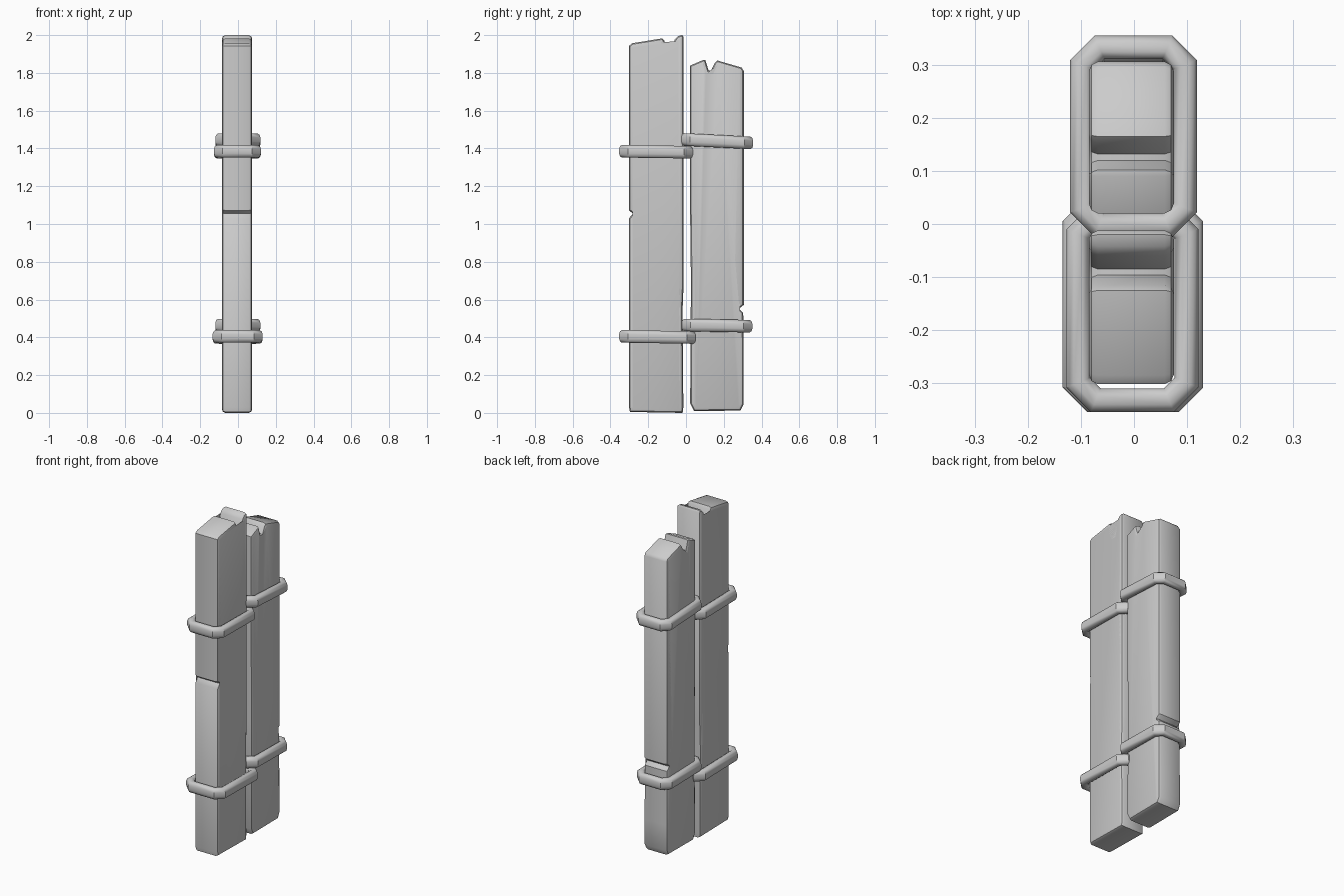
import bpy, bmesh, math
from mathutils import Vector

if "Cube" in bpy.data.objects:
    bpy.data.objects.remove(bpy.data.objects["Cube"])


def inset(points, d):
    """Offset a counter-clockwise outline inwards with limited mitres."""
    out = []
    n = len(points)
    for i in range(n):
        p = Vector(points[i])
        a = (p - Vector(points[i - 1])).normalized()
        b = (Vector(points[(i + 1) % n]) - p).normalized()
        na, nb = Vector((-a.y, a.x)), Vector((-b.y, b.x))
        m = (na + nb).normalized()
        out.append(p + m * d * min(1.6, 1 / max(0.1, m.dot(na))))
    return out


def skin(name, loops, closed):
    """Join equal-length vertex loops into a closed smooth mesh."""
    bm = bmesh.new()
    rings = [[bm.verts.new(p) for p in loop] for loop in loops]
    n = len(rings[0])
    pairs = list(zip(rings, rings[1:]))
    if closed:
        pairs.append((rings[-1], rings[0]))
    for r, s in pairs:
        for i in range(n):
            j = (i + 1) % n
            bm.faces.new((r[i], r[j], s[j], s[i]))
    if not closed:
        caps = [bm.faces.new(rings[0]), bm.faces.new(rings[-1])]
        bmesh.ops.triangulate(bm, faces=caps)
    bmesh.ops.recalc_face_normals(bm, faces=bm.faces)
    me = bpy.data.meshes.new(name)
    bm.to_mesh(me)
    bm.free()
    ob = bpy.data.objects.new(name, me)
    bpy.context.collection.objects.link(ob)
    bpy.context.view_layer.objects.active = ob
    ob.select_set(True)
    bpy.ops.object.shade_smooth_by_angle(angle=math.radians(38))
    ob.select_set(False)
    return ob


def plank(name, outline):
    # x position and how far the outline shrinks there: rounded side edges
    layers = [(-0.085, 0.018), (-0.080, 0.006), (-0.068, 0.0),
              (0.058, 0.0), (0.070, 0.006), (0.075, 0.018)]
    skin(name, [[(x, p.x, p.y) for p in inset(outline, d)] for x, d in layers], False)


def band(name, x0, x1, y0, y1, z_front, z_back, half_h=0.034, half_w=0.023):
    c = 0.033
    x0, x1, y0, y1 = x0 + half_w, x1 - half_w, y0 + half_w, y1 - half_w
    path = [(x0 + c, y0), (x1 - c, y0), (x1, y0 + c), (x1, y1 - c),
            (x1 - c, y1), (x0 + c, y1), (x0, y1 - c), (x0, y0 + c)]
    loops = []
    sides = 12
    for k in range(sides):
        a = 2 * math.pi * (k + 0.5) / sides
        # slightly squared oval section
        u = math.copysign(abs(math.cos(a)) ** 0.75, math.cos(a)) * half_w
        v = math.copysign(abs(math.sin(a)) ** 0.75, math.sin(a)) * half_h
        loops.append([(p.x, p.y, v + z_front + (z_back - z_front) * (p.y - y0) / (y1 - y0))
                      for p in inset(path, u)])
    skin(name, loops, True)


# Tall front plank with split top and a nick in its front edge
plank("tall_plank", [
    (-0.297, 0.005), (-0.018, 0.0), (-0.014, 0.03), (-0.018, 0.55), (-0.012, 0.7),
    (-0.012, 1.99), (-0.02, 2.0), (-0.042, 1.995), (-0.06, 1.975), (-0.085, 1.885),
    (-0.096, 1.885), (-0.115, 1.97), (-0.125, 1.983), (-0.285, 1.957), (-0.302, 1.943),
    (-0.302, 1.072), (-0.281, 1.056), (-0.302, 1.03), (-0.302, 0.03)])

# Shorter back plank with split top and a nick in its back edge
plank("short_plank", [
    (0.043, 0.01), (0.288, 0.012), (0.305, 0.045), (0.305, 0.2), (0.303, 0.53),
    (0.281, 0.552), (0.306, 0.572), (0.306, 1.81), (0.295, 1.828), (0.165, 1.866),
    (0.152, 1.852), (0.132, 1.812), (0.12, 1.812), (0.102, 1.868), (0.09, 1.868),
    (0.02, 1.838), (0.02, 1.2), (0.026, 0.7), (0.022, 0.05)])

# Bands binding each plank
band("tall_upper_band", -0.128, 0.122, -0.355, 0.037, 1.385, 1.380)
band("tall_lower_band", -0.135, 0.131, -0.355, 0.052, 0.405, 0.399)
band("short_upper_band", -0.121, 0.119, -0.025, 0.356, 1.447, 1.430)
band("short_lower_band", -0.121, 0.119, -0.023, 0.352, 0.465, 0.459)
